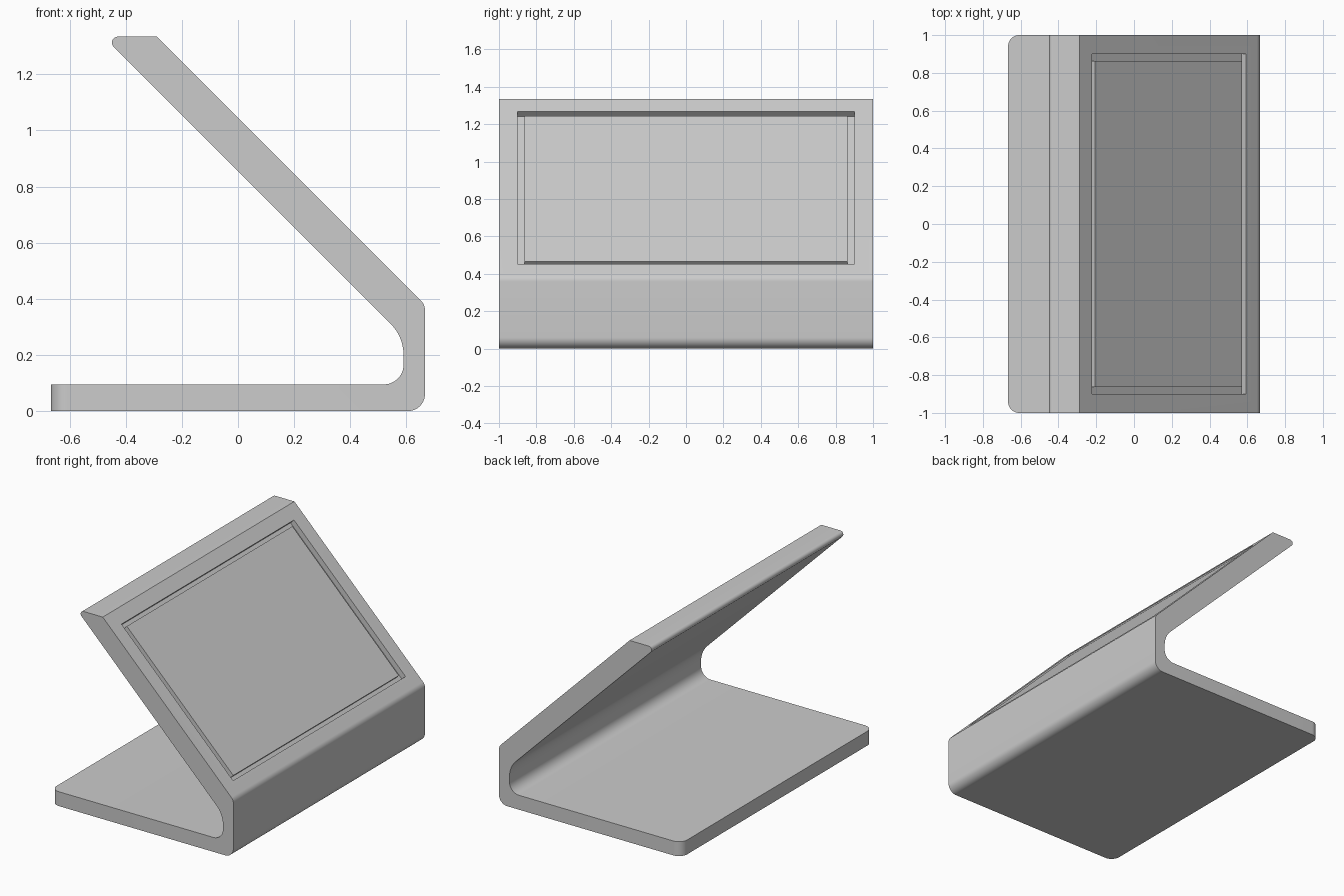
import bpy, bmesh
from math import radians, tan, sin, pi
from mathutils import Vector, Matrix

if "Cube" in bpy.data.objects:
    bpy.data.objects.remove(bpy.data.objects["Cube"])


def fillet(points, seg=12):
    """Closed (x, z, radius) outline with rounded corners."""
    out = []
    n = len(points)
    for i, (x, z, r) in enumerate(points):
        p = Vector((x, z))
        if r == 0:
            out.append(p)
            continue
        a = (Vector(points[i - 1][:2]) - p).normalized()
        b = (Vector(points[(i + 1) % n][:2]) - p).normalized()
        half = a.angle(b) / 2
        c = p + (a + b).normalized() * r / sin(half)
        u = p + a * r / tan(half) - c
        v = p + b * r / tan(half) - c
        sweep = pi - 2 * half
        for k in range(seg + 1):
            t = k / seg
            out.append(c + (u * sin((1 - t) * sweep) + v * sin(t * sweep)) / sin(sweep))
    return out


def finish(name, bm):
    bmesh.ops.recalc_face_normals(bm, faces=bm.faces)
    me = bpy.data.meshes.new(name)
    bm.to_mesh(me)
    bm.free()
    ob = bpy.data.objects.new(name, me)
    bpy.context.collection.objects.link(ob)
    return ob


def slope_box(name, x, z, length, width, top, bottom):
    """Box lying on the 45 degree face; top and bottom are offsets along its normal."""
    bm = bmesh.new()
    bmesh.ops.create_cube(bm, size=1)
    m = (Matrix.Translation((x, 0, z)) @ Matrix.Rotation(radians(45), 4, 'Y')
         @ Matrix.Translation((0, 0, (top + bottom) / 2))
         @ Matrix.Diagonal((length, width, top - bottom, 1)))
    bmesh.ops.transform(bm, matrix=m, verts=bm.verts)
    return finish(name, bm)


# Folded stand: side profile extruded along y
profile = fillet([
    (-0.667, 0, 0), (0.666, 0, 0.06), (0.666, 0.38, 0.05),
    (-0.288, 1.334, 0), (-0.479, 1.334, 0.021),
    (0.59, 0.265, 0.16), (0.59, 0.095, 0.07), (-0.667, 0.095, 0)])
bm = bmesh.new()
face = bm.faces.new([bm.verts.new((p.x, -1, p.y)) for p in profile])
ext = bmesh.ops.extrude_face_region(bm, geom=[face])
bmesh.ops.translate(bm, vec=(0, 2, 0),
                    verts=[g for g in ext["geom"] if isinstance(g, bmesh.types.BMVert)])
# Rounded rear corners of the base
corners = [e for e in bm.edges
           if all(v.co.x < -0.66 for v in e.verts)
           and abs(e.verts[0].co.z - e.verts[1].co.z) > 0.05]
bmesh.ops.bevel(bm, geom=corners, offset=0.06, segments=10, profile=0.5, affect='EDGES')
stand = finish("stand", bm)

# Recess for the display
cutter = slope_box("recess_cutter", 0.1865, 0.8595, 1.153, 1.8, 0.1, -0.036)
cutter.hide_render = True
mod = stand.modifiers.new("recess", 'BOOLEAN')
mod.operation = 'DIFFERENCE'
mod.solver = 'EXACT'
mod.object = cutter
bpy.context.view_layer.objects.active = stand
stand.select_set(True)
bpy.ops.object.modifier_apply(modifier="recess")
bpy.data.objects.remove(cutter)
bpy.ops.object.shade_smooth_by_angle(angle=radians(30))

# Display panel set just below the surface
slope_box("display_panel", 0.1865, 0.8595, 1.1, 1.728, -0.007, -0.037)
